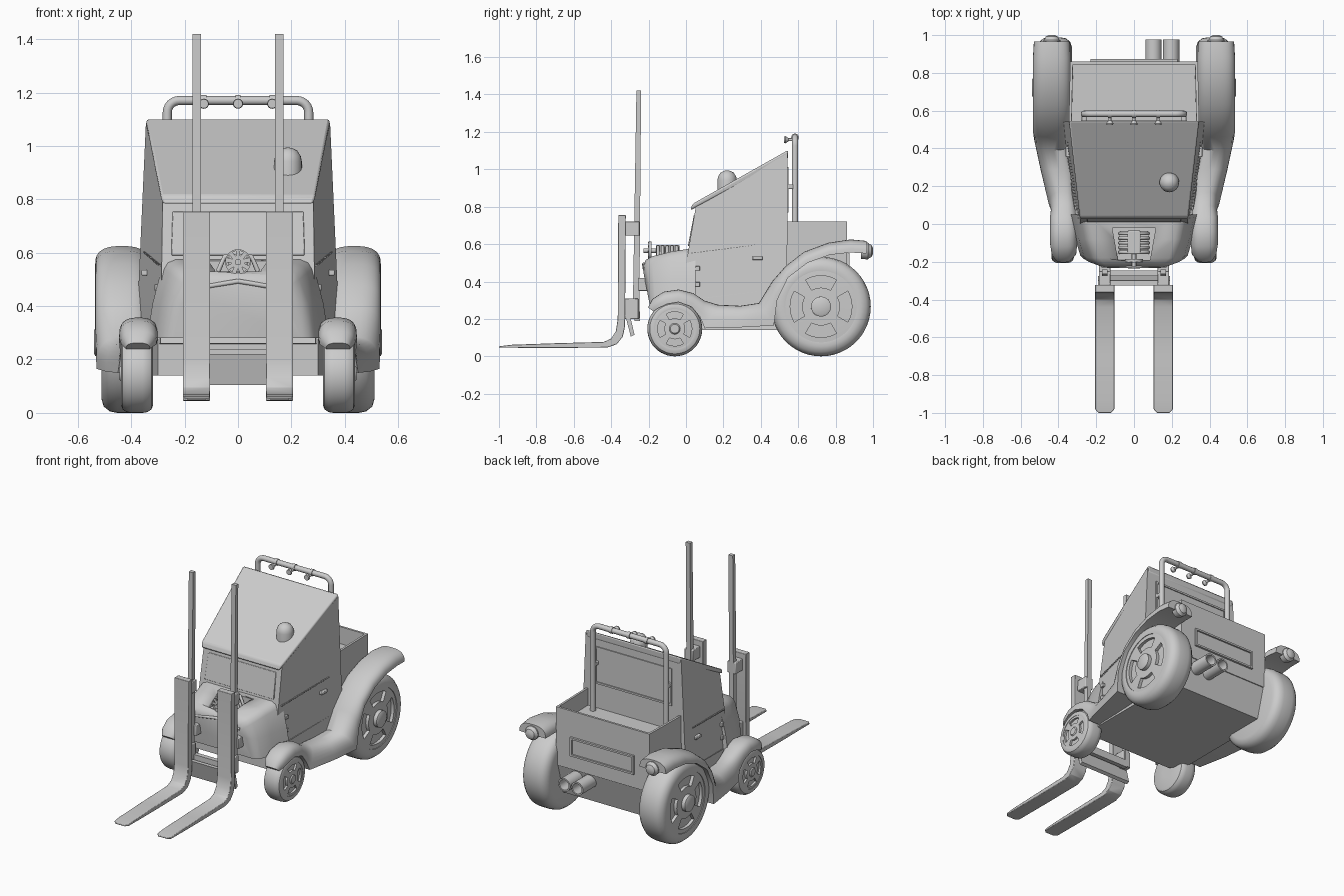
import bpy, bmesh
from math import sin, cos, pi, radians
from mathutils import Matrix, Vector

if "Cube" in bpy.data.objects:
    bpy.data.objects.remove(bpy.data.objects["Cube"])


def finish(name, bm, bevel=0, mirror=False, angle=35):
    bmesh.ops.recalc_face_normals(bm, faces=bm.faces)
    me = bpy.data.meshes.new(name)
    bm.to_mesh(me)
    bm.free()
    me.shade_smooth()
    me.set_sharp_from_angle(angle=radians(angle))
    ob = bpy.data.objects.new(name, me)
    bpy.context.collection.objects.link(ob)
    if bevel:
        m = ob.modifiers.new("bevel", "BEVEL")
        m.width, m.segments, m.limit_method = bevel, 2, "ANGLE"
    if mirror:
        ob.modifiers.new("mirror", "MIRROR")
    return ob


def loft_bm(rings, caps=True):
    bm = bmesh.new()
    vs = [[bm.verts.new(p) for p in r] for r in rings]
    n = len(rings[0])
    for a, b in zip(vs, vs[1:]):
        for i in range(n):
            bm.faces.new((a[i], a[(i + 1) % n], b[(i + 1) % n], b[i]))
    if caps:
        bm.faces.new(vs[0])
        bm.faces.new(vs[-1])
    return bm


def sym(name, pts, **k):
    """Side profile (half width, y, z) bridged across x."""
    return finish(name, loft_bm([[(-w, y, z) for w, y, z in pts], pts]), **k)


def extrude_x(name, prof, x0, x1, **k):
    return finish(name, loft_bm([[(x, y, z) for y, z in prof] for x in (x0, x1)]), **k)


def box(name, x0, x1, y0, y1, z0, z1, **k):
    return extrude_x(name, [(y0, z0), (y1, z0), (y1, z1), (y0, z1)], x0, x1, **k)


def lathe(name, prof, loc, axis="X", segs=48, caps=True, **k):
    """Turn (along, radius) profile about an axis through loc."""
    def place(a, r, t):
        u, v = r * cos(t), r * sin(t)
        p = {"X": (a, u, v), "Y": (u, a, v), "Z": (u, v, a)}[axis]
        return Vector(p) + Vector(loc)
    rings = [[place(a, r, 2 * pi * i / segs) for i in range(segs)] for a, r in prof]
    return finish(name, loft_bm(rings, caps), **k)


def tube(name, pts, r):
    cu = bpy.data.curves.new(name, "CURVE")
    cu.dimensions, cu.bevel_depth, cu.bevel_resolution, cu.use_fill_caps = "3D", r, 4, True
    sp = cu.splines.new("POLY")
    sp.points.add(len(pts) - 1)
    for p, q in zip(sp.points, pts):
        p.co = (*q, 1)
    ob = bpy.data.objects.new(name, cu)
    bpy.context.collection.objects.link(ob)
    return ob


# Wheels: rounded tyre, slotted rim and hub cap
def wheel(name, x, y, R, h, cap):
    rim = R * 0.72
    prof = [(-h, .3 * R), (-h, .8 * R), (-h * .9, .91 * R), (-h * .65, .98 * R), (-h * .35, R), (h * .35, R),
            (h * .65, .98 * R), (h * .9, .91 * R), (h, .8 * R), (h * .98, rim), (h * .6, rim), (h * .6, .15 * R)]
    lathe(name + "_tyre", prof, (x, y, R), mirror=True)
    n, radii = 48, [.2 * R, .38 * R, .62 * R, rim]
    bm = bmesh.new()
    xs = [h * .98, h * .97, h * .95, h * .93]
    g = [[bm.verts.new((x + a, y + r * cos(2 * pi * i / n), R + r * sin(2 * pi * i / n))) for i in range(n)]
         for a, r in zip(xs, radii)]
    slots = []
    for j in range(3):
        for i in range(n):
            f = bm.faces.new((g[j][i], g[j][(i + 1) % n], g[j + 1][(i + 1) % n], g[j + 1][i]))
            if j == 1 and (i + 4) % 12 < 8:
                slots.append(f)
    ex = bmesh.ops.extrude_face_region(bm, geom=slots)
    bmesh.ops.delete(bm, geom=slots, context="FACES_ONLY")
    bmesh.ops.translate(bm, vec=(-.22 * h, 0, 0),
                        verts=[v for v in ex["geom"] if isinstance(v, bmesh.types.BMVert)])
    finish(name + "_rim", bm, mirror=True)
    lathe(name + "_hub", [(0, .2 * R), (cap - .006, .2 * R), (cap, .16 * R)], (x, y, R), segs=32, mirror=True)


wheel("rear_wheel", .42, .722, .266, .092, .12)
wheel("front_wheel", .378, -.06, .147, .06, .066)

# Fender and running board in one sweep: y/z of crown, y/z of lower edge, inner x, outer x
stations = [(-.203, .262, -.175, .24, .33, .42), (-.18, .306, -.15, .257, .305, .437),
            (-.12, .345, -.1, .28, .3, .445),
            (-.04, .357, -.04, .29, .3, .445), (.04, .337, .03, .265, .3, .445), (.1, .297, .075, .21, .3, .44),
            (.17, .276, .1, .15, .3, .45), (.29, .27, .29, .155, .3, .495), (.39, .285, .47, .165, .32, .53),
            (.46, .4, .487, .3, .33, .535), (.53, .48, .545, .42, .335, .535), (.63, .558, .65, .5, .335, .535),
            (.76, .607, .77, .543, .335, .535), (.88, .625, .88, .555, .335, .535), (.965, .617, .965, .55, .34, .53)]
rings = []
for yt, zt, yb, zb, xi, xo in stations:
    ring = []
    for i in range(17):
        t = pi * i / 16
        s, c = sin(t) ** .75, cos(t)
        cx = abs(c) ** .75 * (1 if c > 0 else -1)
        ring.append(((xi + xo) / 2 + cx * (xo - xi) / 2, yb + (yt - yb) * s, zb + (zt - zb) * s))
    rings.append(ring)
finish("fender_and_running_board", loft_bm(rings), mirror=True, angle=50)

# Tail lamps
lathe("tail_lamp", [(-.03, .042), (.008, .045), (.013, .038), (.027, .032), (.035, .015)],
      (.435, .965, .563), "Y", 24, mirror=True)

# Chassis and open cargo bed
sym("chassis", [(.3, -.02, .14), (.37, .1, .14), (.37, .8, .14), (.345, .86, .36), (.37, .5, .36), (.3, -.02, .3)])
bed = loft_bm([[(s * .345, .52, .3), (s * .338, .86, .34), (s * .338, .86, .72), (s * .345, .52, .72)] for s in (-1, 1)])
bmesh.ops.recalc_face_normals(bed, faces=bed.faces)
top = max(bed.faces, key=lambda f: f.calc_center_median().z)
bmesh.ops.inset_region(bed, faces=[top], thickness=.02)
bmesh.ops.inset_region(bed, faces=[top], thickness=.002)
bmesh.ops.translate(bed, verts=top.verts, vec=(0, 0, -.11))
finish("cargo_bed", bed)

# Cab, sloping roof, window panels
sym("cab", [(.29, -.04, .26), (.385, .54, .2), (.345, .543, 1.085), (.282, .055, .815)])
sym("roof", [(.283, .022, .78), (.34, .545, 1.055), (.346, .547, 1.103), (.29, .035, .815)], bevel=.01)
sym("windscreen_panel", [(.25, .02, .59), (.245, .06, .75), (.245, .042, .755), (.25, .01, .59)], bevel=.003)
for z in (.77, 1.0):
    box("rear_window_rail", -.28, .28, .53, .549, z, z + .012)
box("rear_window_post", .268, .28, .53, .549, .77, 1.012, mirror=True)

# Door fittings
box("door_handle", .335, .362, .355, .41, .515, .535, bevel=.004, mirror=True)
for z in (.385, .47):
    box("door_hinge", .29, .313, .05, .075, z - .012, z + .012, bevel=.003, mirror=True)
for i in range(26):
    t = i / 25
    x, y, z = .3 + .056 * t, .03 + .4 * t, .55 + .05 * t
    box("door_rivet", x - .02, x, y, y + .005, z, z + .005, mirror=True)

# Hood: rounded sections along y (top y, bottom y, bottom width, top width, top z)
rings = []
for yt, yb, wb, wt, zt in [(-.228, -.195, .24, .15, .485), (-.215, -.185, .265, .185, .515),
                           (-.18, -.165, .285, .215, .535), (-.08, -.08, .31, .245, .56), (.05, .05, .34, .27, .58)]:
    half = [(wb, yb, .28), ((wb + wt) / 2 + .015, (yt + yb) / 2, .41), (wt + .015, yt, zt - .035),
            (wt, yt, zt - .012), (wt - .03, yt, zt)]
    rings.append(half + [(-x, y, z) for x, y, z in reversed(half)])
hood = finish("hood", loft_bm(rings), angle=40)
cut = finish("engine_bay_cutter", loft_bm([[(-.085, -.19, z), (.085, -.19, z), (.115, -.02, z), (-.115, -.02, z)]
                                           for z in (.51, .7)]))
cut.hide_render = cut.hide_viewport = True
m = hood.modifiers.new("engine_bay", "BOOLEAN")
m.object, m.solver = cut, "EXACT"
# Grille lip
tube("grille_lip", [(-.17, -.222, .465), (0, -.226, .493), (.17, -.222, .465)], .009)

# Engine with cylinders and fan
box("engine_block", -.035, .035, -.16, -.035, .5, .595, bevel=.006)
for i in range(5):
    y = -.15 + i * .025
    tube("engine_cylinder", [(-.075, y, .53), (-.05, y, .585), (.05, y, .585), (.075, y, .53)], .009)
lathe("fan_shaft", [(-.226, .012), (-.15, .012)], (0, 0, .565), "Y", 16)
lathe("fan_ring", [(-.2, .048), (-.185, .048), (-.185, .042), (-.2, .042), (-.2, .048)], (0, 0, .565), "Y", 24, False)
for i in range(9):
    ob = box("fan_blade", -.008, .008, -.203, -.197, .008, .045)
    ob.data.transform(Matrix.Translation((0, 0, .565)) @ Matrix.Rotation(2 * pi * i / 9, 4, "Y"))

# Roof beacon
lathe("beacon", [(-.06, .052), (.01, .052), (.03, .048), (.05, .035), (.06, .015), (.062, .003)],
      (.187, .22, .932), "Z", 24)

# Roll bar with spotlights and clamps
arc = [(.22 + .045 * cos(a * pi / 12), .583, 1.125 + .045 * sin(a * pi / 12)) for a in range(7)]
right = [(.265, .583, .58)] + arc
tube("roll_bar", right + [(-x, y, z) for x, y, z in reversed(right)], .017)
for x in (-.128, 0, .128):
    lathe("spotlight", [(-.06, .017), (-.05, .019), (-.035, .008), (0, .008)], (x, .583, 1.158), "Y", 16)
    lathe("spotlight_clamp", [(-.01, .021), (.01, .021)], (x, .583, 1.17), "X", 16)
box("roll_bar_bracket", .252, .278, .53, .585, .895, .92, bevel=.004, mirror=True)

# Rear plate frame and twin exhausts
box("rear_panel", -.225, .225, .85, .863, .435, .55)
for z in (.43, .54):
    box("rear_panel_rail", -.23, .23, .85, .874, z, z + .012)
box("rear_panel_end", .218, .23, .85, .874, .43, .552, mirror=True)
for x in (.103, .197):
    lathe("exhaust_pipe", [(.7, .043), (.978, .043), (.978, .033), (.88, .033)], (x, 0, .29), "Y", 24)

# Lifting forks: L-shaped bar, narrowed at the tip
front = [(-.362, .755), (-.365, .2), (-.375, .135), (-.4, .095), (-.44, .077), (-.7, .07), (-.93, .062), (-.98, .056)]
back = [(-.322, .755), (-.326, .16), (-.338, .105), (-.37, .065), (-.42, .047), (-.7, .045), (-.93, .046), (-.98, .046)]
rings = []
for x0, x1, a, b in [(.104, .206, a, b) for a, b in zip(front, back)] + [(.122, .188, (-1, .053), (-1, .047))]:
    rings.append([(x0, *a), (x1, *a), (x1, *b), (x0, *b)])
finish("lifting_fork", loft_bm(rings), bevel=.005, mirror=True)

# Mast poles, brackets and crossbars
extrude_x("mast_pole", [(-.285, .2), (-.25, .2), (-.24, 1.42), (-.265, 1.42)], .139, .17, mirror=True)
box("mast_upper_bracket", .125, .185, -.325, -.248, .645, .72, bevel=.004, mirror=True)
box("mast_lower_bracket", .125, .185, -.328, -.255, .2, .31, bevel=.004, mirror=True)
box("mast_mount", .125, .185, -.255, -.18, .35, .42, bevel=.004, mirror=True)
box("mast_crossbar", -.15, .15, -.275, -.245, .19, .24)
extrude_x("carriage_crossbar", [(-.325, .22), (-.3, .22), (-.275, .115), (-.295, .105)], -.19, .19)
